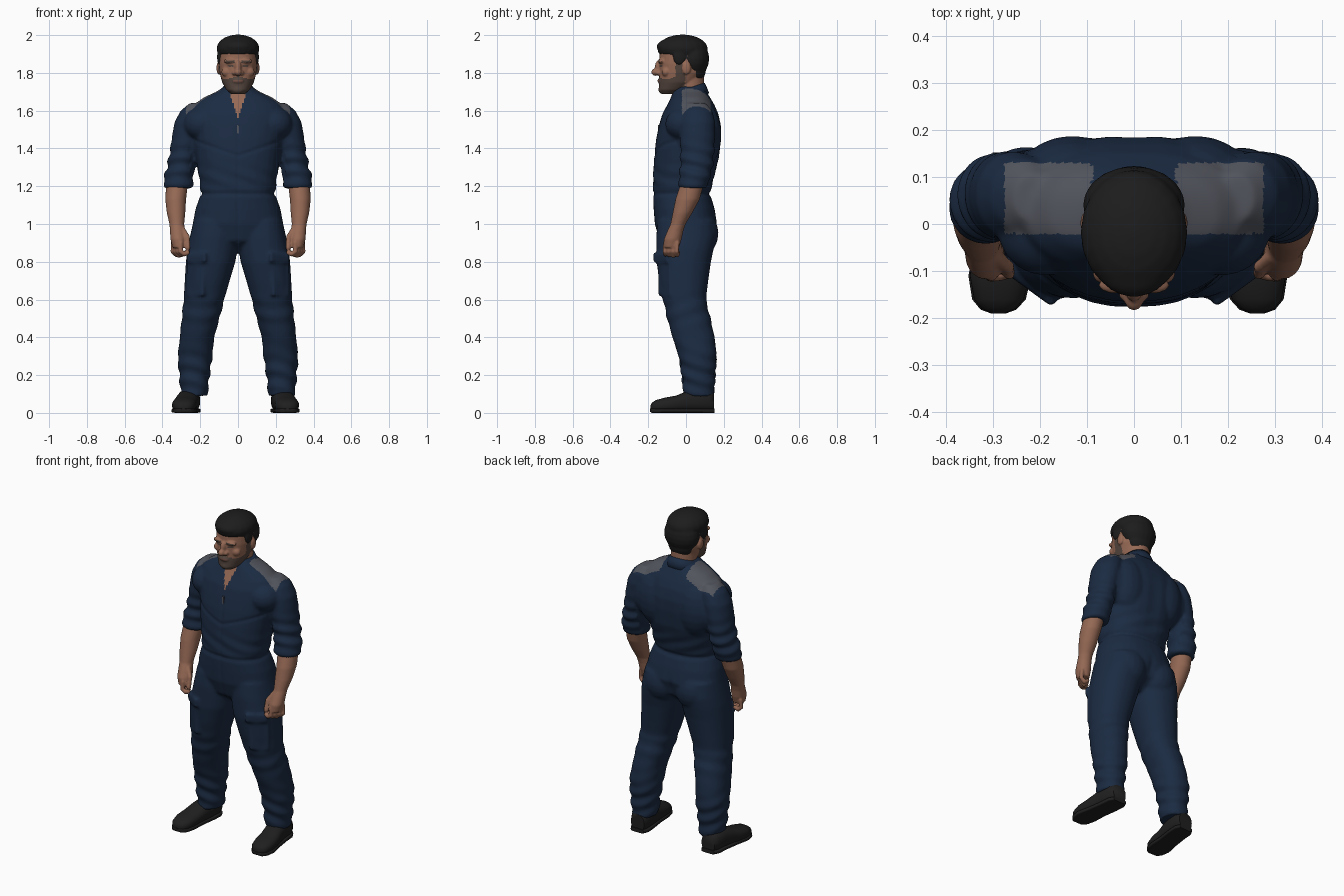
import bpy, bmesh
from math import sin, cos, pi, exp, copysign, radians
from mathutils import Matrix, Vector

cube = bpy.data.objects.get("Cube")
if cube:
    bpy.data.objects.remove(cube)

def material(name, *rgb):
    m = bpy.data.materials.new(name)
    m.use_nodes = True
    m.diffuse_color = (*rgb, 1)
    m.node_tree.nodes["Principled BSDF"].inputs["Base Color"].default_value = (*rgb, 1)
    return m

NAVY = material("navy cloth", .011, .024, .055)
GREY = material("grey patch", .085, .09, .11)
SKIN = material("skin", .30, .14, .09)
HAIR = material("black hair", .012, .012, .012)
BEARD = material("beard stubble", .09, .06, .048)
LIPS = material("lips", .17, .08, .06)
SHOE = material("black leather", .014, .014, .014)

def loft(bm, rings, side=1, power=2.0, along_y=False, sides=32):
    """Bridge oval rings given as (x, y, z, radius a, radius b)."""
    loops = []
    for x, y, z, a, b in rings:
        loop = []
        for i in range(sides):
            t = 2 * pi * i / sides
            u = a * copysign(abs(cos(t)) ** (2 / power), cos(t))
            v = b * copysign(abs(sin(t)) ** (2 / power), sin(t))
            p = (y, z + v) if along_y else (y + v, z)
            loop.append(bm.verts.new(((x + u) * side, *p)))
        loops.append(loop)
    for low, high in zip(loops, loops[1:]):
        for i in range(sides):
            bm.faces.new((low[i - 1], low[i], high[i], high[i - 1]))
    bm.faces.new(loops[0])
    bm.faces.new(loops[-1])

def blob(bm, centre, radii, steps=10):
    """Ellipsoid made of stacked rings."""
    (x, y, z), (a, b, c) = centre, radii
    angles = [pi * .95 * (k / steps - .5) for k in range(steps + 1)]
    loft(bm, [(x, y, z + c * sin(t), a * cos(t), b * cos(t)) for t in angles], sides=2 * steps)

def chain(bm, points, radius):
    """Rounded finger through the points."""
    for a, b in zip(points, points[1:]):
        for k in range(5):
            blob(bm, Vector(a).lerp(Vector(b), k / 4), (radius,) * 3, 6)

def box(bm, centre, size, turn=0):
    m = Matrix.Translation(centre) @ Matrix.Rotation(turn, 4, "Z") @ Matrix.Diagonal((*size, 1))
    bmesh.ops.create_cube(bm, size=1, matrix=m)

def finish(name, bm, mats, voxel=0, smooth=3, shape=None, rule=None):
    """Fuse the pieces, sculpt with shape(), then colour faces with rule()."""
    bmesh.ops.recalc_face_normals(bm, faces=bm.faces)
    mesh = bpy.data.meshes.new(name)
    bm.to_mesh(mesh)
    bm.free()
    obj = bpy.data.objects.new(name, mesh)
    bpy.context.scene.collection.objects.link(obj)
    if voxel:
        fuse = obj.modifiers.new("fuse", "REMESH")
        fuse.mode, fuse.voxel_size = "VOXEL", voxel
        soften = obj.modifiers.new("soften", "SMOOTH")
        soften.factor, soften.iterations = 0.5, smooth
        graph = bpy.context.evaluated_depsgraph_get()
        mesh = bpy.data.meshes.new_from_object(obj.evaluated_get(graph))
        obj.modifiers.clear()
        obj.data = mesh
    mesh.materials.clear()
    for m in mats:
        mesh.materials.append(m)
    if shape:
        moved = [c for v in mesh.vertices for c in v.co + v.normal * shape(v.co)]
        mesh.vertices.foreach_set("co", moved)
    if rule:
        slots = {m.name: i for i, m in enumerate(mats)}
        mesh.polygons.foreach_set("material_index", [slots[rule(p.center).name] for p in mesh.polygons])
    mesh.shade_smooth()
    mesh.set_sharp_from_angle(angle=radians(60))
    mesh.update()
    return obj

# Boiler suit: torso, legs, sleeves and thigh pockets fused together
suit = bmesh.new()
loft(suit, [(0, y, z, a, b) for z, y, a, b in (
    (.85, 0, .03, .06), (.91, 0, .17, .14), (1, 0, .24, .166), (1.08, -.01, .225, .162),
    (1.16, -.024, .197, .152), (1.25, -.012, .207, .162), (1.35, .004, .222, .174),
    (1.45, .015, .235, .174), (1.52, .022, .245, .166), (1.58, .024, .25, .15),
    (1.63, .026, .235, .126), (1.67, .024, .182, .104), (1.7, .02, .115, .09), (1.73, .02, .07, .07))], power=2.3)
for s in (-1, 1):
    loft(suit, [
        (.231, .068, .09, .07, .08), (.231, .066, .2, .08, .088), (.227, .062, .3, .092, .1),
        (.217, .04, .4, .091, .112), (.198, .015, .5, .1, .115), (.18, -.008, .6, .107, .114),
        (.163, -.012, .7, .119, .13), (.145, -.012, .8, .131, .144), (.135, -.005, .87, .133, .152),
        (.128, 0, .93, .127, .158), (.12, 0, 1.02, .115, .15)], side=s, power=2.2)
    loft(suit, [
        (.315, .035, 1.19, .073, .072), (.315, .038, 1.205, .079, .079), (.314, .045, 1.25, .077, .082),
        (.302, .055, 1.3, .074, .086), (.288, .06, 1.38, .073, .089), (.272, .06, 1.46, .078, .094),
        (.254, .06, 1.54, .082, .094), (.234, .06, 1.6, .07, .08), (.215, .055, 1.64, .04, .05)], side=s)
    blob(suit, (s * .13, .095, 1.47), (.12, .093, .17))
    blob(suit, (s * .21, .06, 1.47), (.09, .1, .14))
    blob(suit, (s * .19, -.01, 1.53), (.1, .1, .09))
    blob(suit, (s * .105, .075, .95), (.11, .097, .12))
    box(suit, (s * .219, -.104, .715), (.11, .036, .19), s * radians(36))
    box(suit, (s * .214, -.124, .822), (.125, .038, .05), s * radians(36))

def bump(value, width):
    return exp(-(value / width) ** 2)

def folds(p):
    """Seams and cloth wrinkles as small offsets along the surface."""
    x, y, z = abs(p.x), p.y, p.z
    body, front, back = x < .24, y < -.05, y > .05
    d = -.007 * body * bump(z - 1.16, .012)
    d -= .004 * front * bump(x, .009) * (.9 < z < 1.52)
    d -= .005 * front * body * bump(z - 1.36 - .35 * x, .01)
    d += .005 * sin(75 * z + 24 * y + 19 * p.x) * bump(z - .2, .12)
    d += .003 * sin(60 * z - 25 * y) * bump(z - .53, .08)
    d += .006 * (x > .25) * sin(85 * z + 20 * y) * bump(z - 1.31, .1)
    d += .003 * body * sin(70 * z + 30 * p.x) * bump(z - 1.24, .06)
    return d - back * (.006 * bump(x, .04) * bump(z - 1.4, .16) + .008 * bump(x, .02) * bump(z - .96, .06))

def suit_colour(p):
    x, y, z = abs(p.x), p.y, p.z
    if y < 0 and z > 1.56 and x < .33 * (z - 1.56):
        return SKIN
    return GREY if z > 1.57 and .09 < x < .275 and -.02 < y < .13 else NAVY

finish("boiler_suit", suit, [NAVY, GREY, SKIN], .009, 6, folds, suit_colour)

# Open collar, standing at the back and dropping to points in front
collar = bmesh.new()
rows = []
for i in range(33):
    t = (i / 16 - 1) * 2.72
    rows.append([collar.verts.new((r * sin(t), .015 + r * cos(t), z - .028 * (1 - cos(t))))
                 for r, z in ((.108, 1.692), (.096, 1.722), (.083, 1.748))])
for a, b in zip(rows, rows[1:]):
    for k in range(2):
        collar.faces.new((a[k], b[k], b[k + 1], a[k + 1]))
finish("collar", collar, [NAVY]).modifiers.new("thickness", "SOLIDIFY").thickness = .012

# Zip pull
pull = bmesh.new()
box(pull, (0, -.143, 1.5), (.012, .012, .05))
finish("zip_pull", pull, [GREY])

# Forearms with half-closed hands, and shoes with a flat sole
for s, label in ((1, "left"), (-1, "right")):
    arm = bmesh.new()
    loft(arm, [
        (.312, -.077, .875, .034, .04), (.316, -.07, .92, .042, .047), (.32, -.056, .965, .04, .042),
        (.324, -.042, 1.0, .039, .04), (.328, -.018, 1.06, .049, .052), (.33, .008, 1.13, .055, .064),
        (.322, .035, 1.22, .058, .062)], side=s)
    for k in range(4):
        x, y = .344 - .014 * k, -.046 - .021 * k
        chain(arm, [(s * x, y, .9), (s * (x + .002), y - .003, .855),
                    (s * (x - .018), y, .832 + .004 * abs(k - 1)), (s * (x - .036), y + .004, .848)], .0125)
    chain(arm, [(s * .292, -.07, .97), (s * .268, -.09, .93), (s * .266, -.104, .875)], .0145)
    finish(label + "_forearm_and_hand", arm, [SKIN], .006, 2)
    shoe = bmesh.new()
    loft(shoe, [
        (.275, -.188, .026, .016, .014), (.275, -.18, .03, .036, .024), (.274, -.16, .035, .053, .033),
        (.272, -.11, .041, .064, .04), (.266, -.05, .048, .063, .044), (.257, 0, .058, .06, .055),
        (.249, .06, .064, .06, .06), (.245, .12, .064, .058, .06), (.243, .148, .058, .045, .05)],
        side=s, power=2.4, along_y=True)
    loft(shoe, [
        (.275, -.19, .014, .016, .008), (.275, -.182, .012, .038, .012), (.274, -.16, .012, .057, .012),
        (.272, -.11, .012, .067, .012), (.262, -.03, .012, .06, .012), (.249, .06, .012, .06, .012),
        (.245, .12, .012, .06, .012), (.243, .152, .012, .044, .012)], side=s, power=5, along_y=True)
    bmesh.ops.translate(shoe, verts=shoe.verts, vec=(-.013, 0, 0))
    finish(label + "_shoe", shoe, [SHOE])

# Head with neck, brow, nose, lips and ears
head = bmesh.new()
loft(head, [(0, y, z, a, b) for z, y, a, b in (
    (1.688, -.088, .035, .042), (1.71, -.073, .062, .071), (1.75, -.04, .084, .102),
    (1.8, -.022, .097, .119), (1.85, -.02, .102, .122), (1.9, -.015, .1, .125),
    (1.94, -.015, .094, .115), (1.97, -.01, .07, .08))], power=2.2)
loft(head, [(0, .025, 1.62, .085, .085), (0, .022, 1.7, .075, .076), (0, .015, 1.8, .073, .08)])
for centre, radii in (((0, -.143, 1.83), (.018, .022, .038)), ((0, -.16, 1.804), (.02, .024, .02)),
                      ((0, -.136, 1.758), (.032, .015, .016)), ((0, -.126, 1.712), (.034, .02, .022))):
    blob(head, centre, radii)
for s in (-1, 1):
    blob(head, (s * .018, -.146, 1.8), (.015, .018, .013))
    blob(head, (s * .038, -.13, 1.862), (.038, .018, .014))
    blob(head, (s * .058, -.105, 1.805), (.03, .024, .026))
    blob(head, (s * .102, .002, 1.825), (.012, .024, .034))

def face_colour(p):
    x, y, z = abs(p.x), p.y, p.z
    if y < -.09 and (.016 < x < .066 and 1.854 < z < 1.866 or .024 < x < .056 and 1.834 < z < 1.843):
        return BEARD
    if y < -.12 and x < .026 and 1.75 < z < 1.762:
        return LIPS
    jaw = y < -.005 and z < 1.782 - .25 * min(x, .06) + .4 * max(0, y + .09)
    sideburn = x > .085 and -.055 < y < -.02 and 1.74 < z < 1.87
    return BEARD if sideburn or jaw and (z > 1.7 or y < -.06) else SKIN

finish("head", head, [SKIN, BEARD, LIPS], .005, 3, None, face_colour)

# Short hair: swept top, back of the skull and sideburns
hair = bmesh.new()
for centre, radii in (((0, -.018, 1.928), (.114, .134, .075)), ((0, -.072, 1.938), (.085, .084, .045)),
                      ((0, .04, 1.875), (.109, .083, .1)), ((0, .05, 1.82), (.082, .056, .075))):
    blob(hair, centre, radii)
for s in (-1, 1):
    blob(hair, (s * .097, -.035, 1.885), (.014, .035, .045))
finish("hair", hair, [HAIR], .007, 3)
